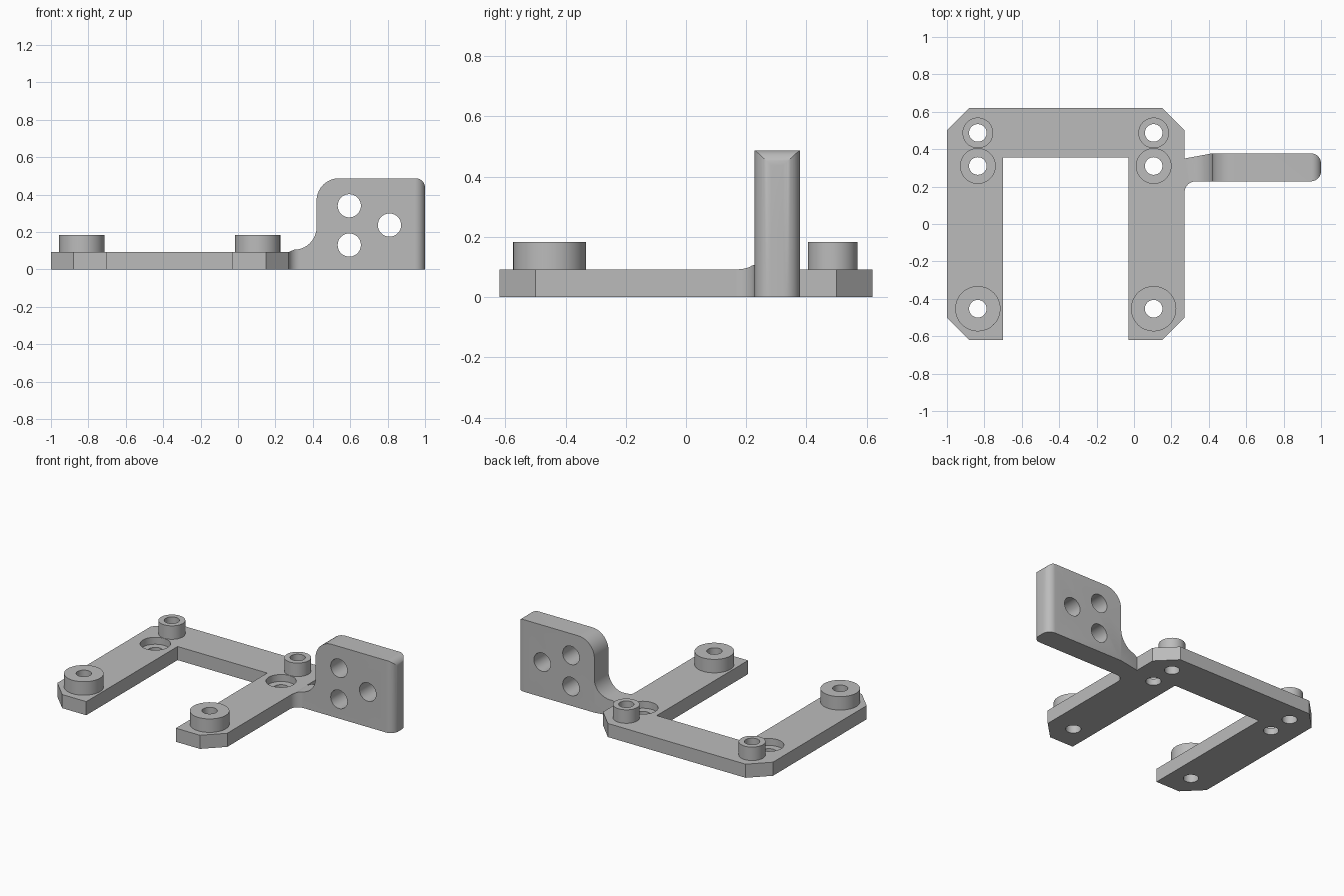
import bpy, bmesh
from math import pi, sin, cos, radians
from mathutils import Matrix

cube = bpy.data.objects.get("Cube")
if cube:
    bpy.data.objects.remove(cube, do_unlink=True)

grey = bpy.data.materials.new("plain_grey")
grey.use_nodes = True
grey.diffuse_color = (0.5, 0.5, 0.5, 1)
grey.node_tree.nodes["Principled BSDF"].inputs["Base Color"].default_value = (0.5, 0.5, 0.5, 1)


def finish(bm, name):
    bmesh.ops.recalc_face_normals(bm, faces=bm.faces)
    mesh = bpy.data.meshes.new(name)
    bm.to_mesh(mesh)
    bm.free()
    mesh.materials.append(grey)
    ob = bpy.data.objects.new(name, mesh)
    bpy.context.collection.objects.link(ob)
    return ob


def prism(name, points, low, high, axis="z"):
    """Extrude an outline along z (xy points) or along y (xz points)."""
    bm = bmesh.new()
    place = (lambda a, b: (a, b, low)) if axis == "z" else (lambda a, b: (a, low, b))
    face = bm.faces.new([bm.verts.new(place(a, b)) for a, b in points])
    out = bmesh.ops.extrude_face_region(bm, geom=[face])
    verts = [g for g in out["geom"] if isinstance(g, bmesh.types.BMVert)]
    step = high - low
    bmesh.ops.translate(bm, verts=verts, vec=(0, 0, step) if axis == "z" else (0, step, 0))
    return finish(bm, name)


def cylinder(name, a, b, radius, low, high, axis="z"):
    bm = bmesh.new()
    mid = (low + high) / 2
    if axis == "z":
        m = Matrix.Translation((a, b, mid))
    else:
        m = Matrix.Translation((a, mid, b)) @ Matrix.Rotation(pi / 2, 4, "X")
    bmesh.ops.create_cone(bm, cap_ends=True, segments=48, radius1=radius, radius2=radius,
                          depth=high - low, matrix=m)
    return finish(bm, name)


def combine(ob, other, operation):
    mod = ob.modifiers.new("combine", "BOOLEAN")
    mod.operation, mod.object, mod.solver = operation, other, "EXACT"
    bpy.context.view_layer.objects.active = ob
    bpy.ops.object.modifier_apply(modifier=mod.name)
    bpy.data.objects.remove(other, do_unlink=True)


def arc(cx, cy, r, start, end, n=10):
    return [(cx + r * cos(radians(start + (end - start) * i / n)),
             cy + r * sin(radians(start + (end - start) * i / n))) for i in range(n + 1)]


# U-shaped base plate with chamfered corners
T = 0.092
frame = prism("base_frame", [
    (-1, 0.5), (-0.88, 0.62), (0.15, 0.62), (0.27, 0.5), (0.27, -0.5), (0.15, -0.62),
    (-0.03, -0.62), (-0.03, 0.355), (-0.7, 0.355), (-0.7, -0.62), (-0.88, -0.62), (-1, -0.5)],
    0, T)

# Raised bosses, counterbores and through holes on both arms
FRONT, BORE, REAR = -0.453, 0.31, 0.487
for x in (-0.835, 0.105):
    for y, r in ((FRONT, 0.121), (REAR, 0.082)):
        combine(frame, cylinder("boss", x, y, r, 0.04, 0.183), "UNION")
for x in (-0.835, 0.105):
    combine(frame, cylinder("counterbore", x, BORE, 0.093, 0.045, 0.3), "DIFFERENCE")
    for y in (FRONT, BORE, REAR):
        combine(frame, cylinder("hole", x, y, 0.047, -0.1, 0.3), "DIFFERENCE")

# Upright side bracket: side profile intersected with its rounded plan
B, F, TOP = 0.378, 0.228, 0.487
profile = ([(0.27, 0), (1, 0)] + arc(0.95, TOP - 0.05, 0.05, 0, 90)
           + arc(0.54, TOP - 0.12, 0.12, 90, 180)
           + arc(0.3, 0.225, 0.12, 0, -90) + [(0.27, T)])
plan = (arc(0.33, F - 0.06, 0.06, 180, 90) + arc(0.945, F + 0.055, 0.055, -90, 0)
        + arc(0.945, B - 0.055, 0.055, 0, 90) + [(0.42, B), (0.27, 0.35)])
bracket = prism("side_bracket", profile, 0.1, 0.5, "y")
combine(bracket, prism("plan", plan, -0.1, 0.7), "INTERSECT")
for x, z in ((0.595, 0.34), (0.595, 0.13), (0.81, 0.237)):
    combine(bracket, cylinder("hole", x, z, 0.062, 0.1, 0.5, "y"), "DIFFERENCE")

# Smooth curved surfaces, keep edges sharp
for ob in (frame, bracket):
    bpy.ops.object.select_all(action="DESELECT")
    ob.select_set(True)
    bpy.context.view_layer.objects.active = ob
    bpy.ops.object.shade_smooth_by_angle(angle=radians(30))
